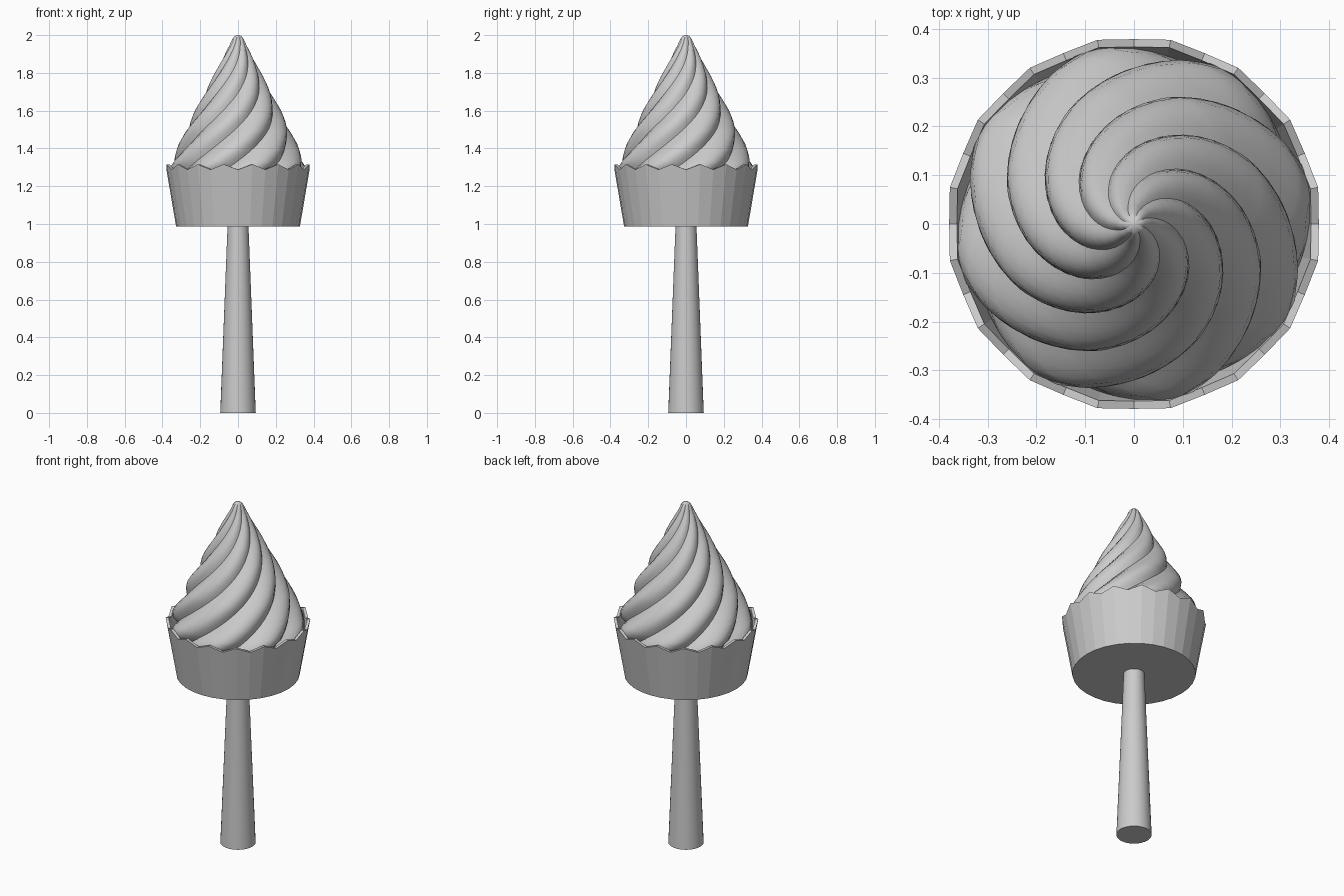
import bpy
from math import sin, cos, pi, radians

if "Cube" in bpy.data.objects:
    bpy.data.objects.remove(bpy.data.objects["Cube"])


def lathe(name, rings, n, cap_start=True, cap_end=True, angle=35):
    """rings: list of functions i -> (x, y, z), skinned into a tube."""
    verts = [ring(i) for ring in rings for i in range(n)]
    faces = []
    for k in range(len(rings) - 1):
        for i in range(n):
            j = (i + 1) % n
            faces.append((k * n + i, k * n + j, (k + 1) * n + j, (k + 1) * n + i))
    if cap_start:
        faces.append(tuple(reversed(range(n))))
    if cap_end:
        base = (len(rings) - 1) * n
        faces.append(tuple(range(base, base + n)))
    mesh = bpy.data.meshes.new(name)
    mesh.from_pydata(verts, [], faces)
    mesh.update()
    ob = bpy.data.objects.new(name, mesh)
    bpy.context.collection.objects.link(ob)
    bpy.ops.object.select_all(action='DESELECT')
    bpy.context.view_layer.objects.active = ob
    ob.select_set(True)
    bpy.ops.object.shade_smooth_by_angle(angle=radians(angle))
    return ob


def circle(r, z, n, wave_r=0.0, wave_z=0.0):
    # alternate vertices are raised to make a zigzag rim
    def point(i):
        s = 1 if i % 2 else -1
        a = 2 * pi * i / n
        rr = r + s * wave_r
        return (rr * cos(a), rr * sin(a), z + s * wave_z)
    return point


# Tapered stick
lathe("stick", [circle(0.094, 0, 32), circle(0.055, 1.0, 32)], 32)

# Paper cup with a zigzag rim and a thin wall
N = 32
lathe("cup", [circle(0.328, 0.988, N),
              circle(0.382, 1.302, N, 0.003, 0.014),
              circle(0.366, 1.302, N, 0.003, 0.014),
              circle(0.348, 1.20, N)], N, cap_end=True, angle=8)

# Twisted cream swirl: eight rounded lobes with sharp grooves
LOBES, PER = 8, 8
TWIST = radians(250)
PROFILE = [(1.18, 0.345), (1.25, 0.362), (1.30, 0.368), (1.34, 0.352), (1.40, 0.324),
           (1.50, 0.279), (1.60, 0.228), (1.70, 0.176), (1.80, 0.123),
           (1.90, 0.070), (1.95, 0.043), (1.98, 0.030), (1.995, 0.018), (2.0, 0.006)]


def radius(z):
    for (z0, r0), (z1, r1) in zip(PROFILE, PROFILE[1:]):
        if z <= z1:
            return r0 + (r1 - r0) * (z - z0) / (z1 - z0)
    return PROFILE[-1][1]


def star(z):
    r = radius(z)

    def point(i):
        t = i / PER
        a = radians(36.5) + TWIST * (z - 1.3) + 2 * pi * t / LOBES
        depth = 0.13 * (1 - abs(sin(pi * t)))
        rr = r * (1 - depth)
        return (rr * cos(a), rr * sin(a), z)
    return point


heights = sorted({p[0] for p in PROFILE} | {round(1.18 + 0.03 * k, 3) for k in range(28) if 1.18 + 0.03 * k < 2})
lathe("cream_swirl", [star(z) for z in heights], LOBES * PER, angle=40)
